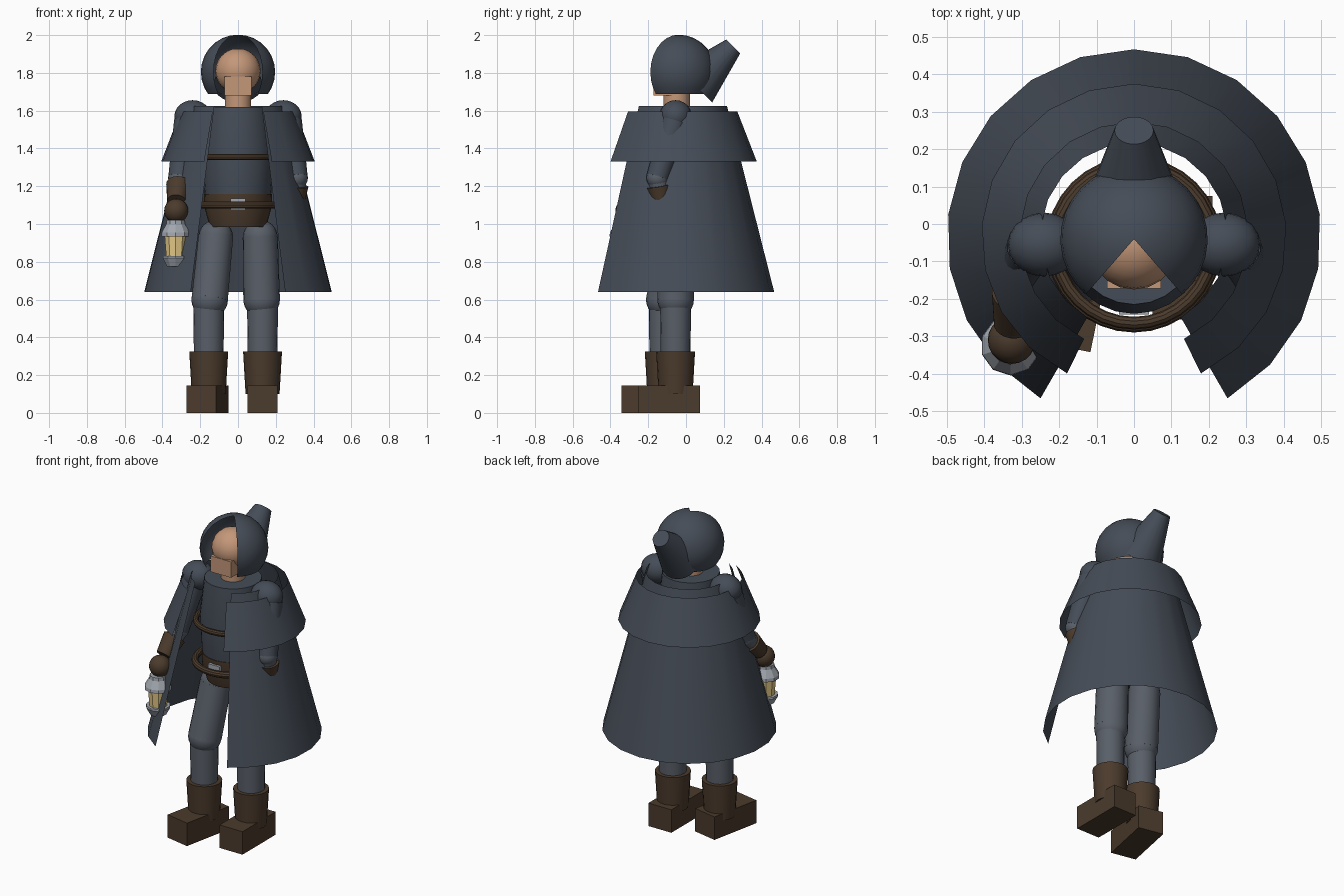
import bpy, bmesh, math
from mathutils import Vector

if "Cube" in bpy.data.objects:
    bpy.data.objects.remove(bpy.data.objects["Cube"])

def mat(name, c):
    m = bpy.data.materials.new(name)
    m.diffuse_color = (*c, 1)
    m.use_nodes = True
    m.node_tree.nodes["Principled BSDF"].inputs["Base Color"].default_value = m.diffuse_color
    return m

CLOTH = mat("dark_cloth", (.06, .073, .095))
PANTS = mat("grey_cloth", (.1, .115, .14))
LEATHER = mat("leather", (.07, .043, .025))
SKIN = mat("skin", (.55, .31, .19))
METAL = mat("metal", (.36, .39, .43))
GLOW = mat("lamp_glass", (.8, .6, .25))

def finish(ob, name, m, smooth=True):
    ob.name = name
    ob.data.materials.append(m)
    if smooth:
        bpy.ops.object.select_all(action='DESELECT')
        ob.select_set(True)
        bpy.context.view_layer.objects.active = ob
        bpy.ops.object.shade_smooth_by_angle(angle=math.radians(35))
    return ob

def lathe(name, profile, m, y=0, x=0, gap=0, segs=24, smooth=True):
    """Revolve (radius, z) points; gap is the half angle left open at the front."""
    n = segs if gap == 0 else segs + 1
    bm = bmesh.new()
    rings = []
    for r, z in profile:
        ring = []
        for i in range(n):
            a = math.radians(gap + (360 - 2 * gap) * i / segs)
            ring.append(bm.verts.new((x + r * math.sin(a), y - r * math.cos(a), z)))
        rings.append(ring)
    for lo, hi in zip(rings, rings[1:]):
        for i in range(segs):
            j = (i + 1) % n
            bm.faces.new((lo[i], lo[j], hi[j], hi[i]))
    if gap == 0:
        bm.faces.new(rings[0][::-1])
        bm.faces.new(rings[-1])
    bmesh.ops.remove_doubles(bm, verts=bm.verts, dist=1e-4)
    me = bpy.data.meshes.new(name)
    bm.to_mesh(me)
    bm.free()
    ob = bpy.data.objects.new(name, me)
    bpy.context.collection.objects.link(ob)
    return finish(ob, name, m, smooth)

def limb(name, a, b, r1, r2, m, sides=20):
    a, b = Vector(a), Vector(b)
    d = b - a
    bpy.ops.mesh.primitive_cone_add(vertices=sides, radius1=r1, radius2=r2, depth=d.length, location=(a + b) / 2)
    ob = bpy.context.object
    ob.rotation_euler = d.to_track_quat('Z', 'Y').to_euler()
    return finish(ob, name, m)

def ball(name, loc, r, m, scale=(1, 1, 1)):
    bpy.ops.mesh.primitive_uv_sphere_add(segments=20, ring_count=12, radius=r, location=loc)
    bpy.context.object.scale = scale
    return finish(bpy.context.object, name, m)

def box(name, loc, size, m, turn=0):
    bpy.ops.mesh.primitive_cube_add(size=1, location=loc, rotation=(0, 0, math.radians(turn)))
    bpy.context.object.scale = size
    return finish(bpy.context.object, name, m, False)

def ring(name, z, R, r, m, y=-.055):
    bpy.ops.mesh.primitive_torus_add(location=(0, y, z), major_radius=R, minor_radius=r,
                                     major_segments=32, minor_segments=10)
    return finish(bpy.context.object, name, m)

# Hood: open sphere shell with a pointed tail
hood = [(.197 * math.sin(math.radians(t)), 1.805 + .197 * math.cos(math.radians(t)))
        for t in (126, 115, 103, 90, 77, 64, 51, 38, 25, 12, 0)]
lathe("hood", hood, CLOTH, y=-.04, gap=41)
limb("hood_tail", (0, .046, 1.736), (0, .25, 1.94), .131, .052, CLOTH)

# Head
ball("head", (0, -.055, 1.81), .12, SKIN)
box("jaw", (0, -.105, 1.73), (.145, .135, .1), SKIN)
limb("neck", (0, -.05, 1.58), (0, -.05, 1.71), .07, .07, SKIN)

# Torso, belt and straps
lathe("torso", [(.165, 1.05), (.18, 1.2), (.19, 1.4), (.165, 1.62)], CLOTH, y=-.05)
lathe("pelvis", [(.15, .985), (.178, 1.09), (.18, 1.16)], LEATHER, y=-.05)
ring("belt", 1.1, .215, .02, LEATHER)
ring("chest_strap", 1.355, .21, .017, LEATHER)
box("buckle", (0, -.225, 1.105), (.08, .035, .06), METAL)

# Open cape with a shoulder layer
lathe("cape", [(.5, .64), (.25, 1.625)], CLOTH, y=-.033, gap=30, segs=18)
lathe("cape_collar", [(.408, 1.33), (.305, 1.595)], CLOTH, y=-.033, gap=26, segs=18)

# Arms: one hanging under the cape, one holding the lantern forward
for side, s, wrist, hand in (("right", 1, (.3, -.125, 1.1), (.295, -.12, 1.04)),
                             ("left", -1, (-.325, -.27, 1.12), (-.327, -.31, 1.07))):
    shoulder, elbow = Vector((s * .265, -.06, 1.54)), Vector((s * .31, -.15, 1.245))
    ball(side + "_shoulder", (s * .24, -.055, 1.57), .09, CLOTH, (1.08, .95, .95))
    limb(side + "_upper_arm", shoulder, elbow, .075, .06, CLOTH)
    ball(side + "_elbow", elbow, .06, PANTS)
    w = Vector(wrist)
    limb(side + "_forearm", elbow, w, .055, .045, PANTS)
    limb(side + "_cuff", elbow.lerp(w, .3), w, .066, .05, LEATHER)
    ball(side + "_hand", hand, .064, LEATHER)

# Legs: left one steps forward with its toe turned out
for side, x, y, turn, foot in (("right", .13, -.055, 0, (.13, -.09)),
                               ("left", -.155, -.115, -11.5, (-.162, -.165))):
    s = 1 if x > 0 else -1
    hip, knee = (s * .118, -.05, .93), (x + s * -.005, y, .6)
    limb(side + "_thigh", knee, hip, .097, .093, PANTS)
    ball(side + "_hip", hip, .092, PANTS)
    ball(side + "_knee", knee, .097, PANTS)
    limb(side + "_shin", (x, y, .2), (x, y, .57), .077, .082, PANTS)
    lathe(side + "_boot_shaft", [(.09, .1), (.103, .325)], LEATHER, x=x, y=y, segs=20)
    box(side + "_boot_foot", (*foot, .0725), (.16, .33, .145), LEATHER, turn)

# Lantern
LX, LY = -.33, -.325
for name, prof, m in (("lantern_cap", [(.08, .935), (.078, .955), (.052, 1.0), (.05, 1.02)], METAL),
                      ("lantern_glass", [(.052, .82), (.062, .945)], GLOW),
                      ("lantern_base", [(.048, .775), (.072, .82), (.07, .83)], METAL)):
    lathe(name, prof, m, x=LX, y=LY, segs=10, smooth=False)
